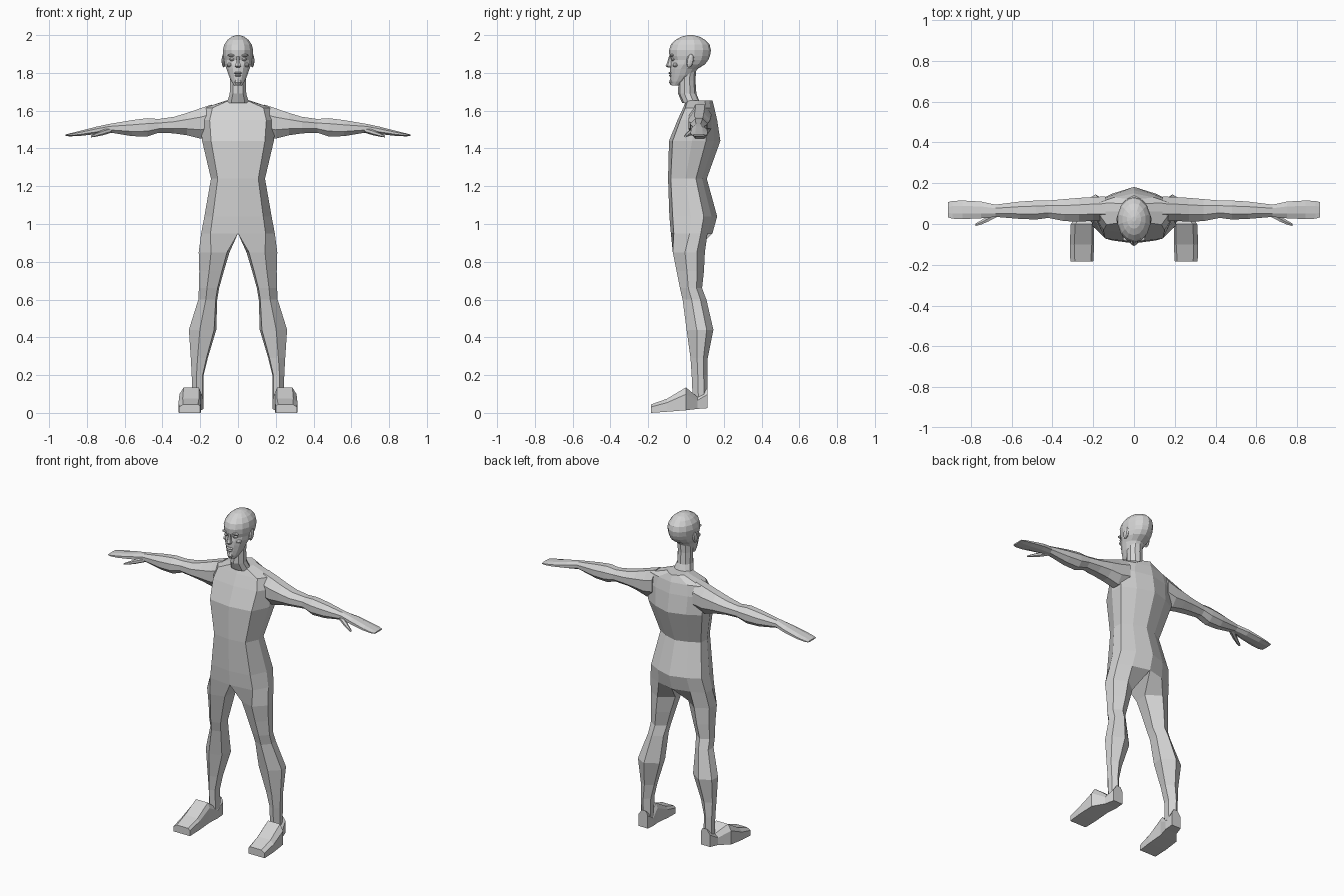
import bpy, bmesh, math
from mathutils import Vector

skin = bpy.data.materials.new("light_grey")
skin.diffuse_color = (0.65, 0.65, 0.65, 1)


def finish(name, bm, mirror=False):
    bmesh.ops.recalc_face_normals(bm, faces=bm.faces)
    me = bpy.data.meshes.new(name)
    bm.to_mesh(me)
    bm.free()
    me.materials.append(skin)
    ob = bpy.data.objects.new(name, me)
    bpy.context.collection.objects.link(ob)
    if mirror:
        mod = ob.modifiers.new("mirror", 'MIRROR')
        mod.merge_threshold = 0.0005
    return ob


def loft(name, rings, mirror=False, cap_start=True, cap_end=True):
    """Skin a list of point rings; faces lying on the x=0 plane are skipped when mirrored."""
    bm = bmesh.new()
    vs = [[bm.verts.new(p) for p in r] for r in rings]
    n = len(vs[0])
    for a, b in zip(vs, vs[1:]):
        for i in range(n):
            j = (i + 1) % n
            quad = (a[i], a[j], b[j], b[i])
            if mirror and all(abs(v.co.x) < 1e-5 for v in quad):
                continue
            bm.faces.new(quad)
    if cap_start:
        bm.faces.new(vs[0])
    if cap_end:
        bm.faces.new(vs[-1])
    return finish(name, bm, mirror)


def oval_z(z, hw, yf, yb, n=14, x=0):
    """Horizontal oval ring."""
    return [(x + hw * math.sin(2 * math.pi * i / n),
             (yf + yb) / 2 - (yb - yf) / 2 * math.cos(2 * math.pi * i / n), z) for i in range(n)]


def oval_x(x, z0, z1, y0, y1, n=8):
    """Oval ring facing along x, bevelled so its flats reach the given limits."""
    k = 1 / math.cos(math.pi / n)
    return [(x, (y0 + y1) / 2 + (y1 - y0) / 2 * k * math.cos(2 * math.pi * (i + .5) / n),
             (z0 + z1) / 2 + (z1 - z0) / 2 * k * math.sin(2 * math.pi * (i + .5) / n)) for i in range(n)]


# Torso and legs: half rings (height, inner x, outer x, front y, back y)
TORSO = [(0, 0), (.75, .07), (1, .45), (.97, .72), (.55, .88), (0, 1)]
LEG = [(.08, .14), (.6, 0), (1, .38), (.95, .75), (.5, 1), (0, .65)]
body = [(1.655, 0, .06, 0, .14), (1.615, 0, .18, -.015, .15), (1.55, 0, .2, -.045, .165),
        (1.44, 0, .19, -.09, .182), (1.24, 0, .143, -.095, .11), (1.04, 0, .178, -.088, .165),
        (.95, 0, .195, -.08, .14), (.85, .045, .208, -.07, .1), (.75, .075, .205, -.05, .095),
        (.66, .1, .207, -.032, .085), (.6, .11, .21, -.018, .108), (.44, .115, .26, .003, .145),
        (.29, .16, .25, .024, .115), (.2, .182, .245, .03, .115), (.06, .182, .242, .036, .115)]
rings = []
for z, xi, xo, yf, yb in body:
    shape = TORSO if xi == 0 else LEG
    rings.append([(xi + (xo - xi) * u, yf + (yb - yf) * v, z) for u, v in shape])
loft("torso_and_legs", rings, mirror=True)

# Feet: rings from heel to toe (y, inner x, outer x, bottom z, top z)
foot = [(.115, .182, .245, .025, .13), (.06, .182, .262, .021, .085), (0, .195, .31, .014, .135),
        (-.1, .195, .315, .006, .075), (-.185, .2, .312, 0, .045)]
loft("foot", [[(a, y, b), (c, y, b), (c, y, b + (t - b) * .7), (c - .022, y, t), (a + .012, y, t),
               (a, y, b + (t - b) * .75)] for y, a, c, b, t in foot], mirror=True)

# Arms with mitten hands: rings (x, bottom z, top z, front y, back y)
arm = [(.14, 1.46, 1.632, .015, .135), (.2, 1.452, 1.612, .015, .132), (.27, 1.47, 1.588, .012, .128),
       (.34, 1.48, 1.567, .014, .122), (.42, 1.483, 1.556, .03, .115), (.48, 1.463, 1.56, .022, .115),
       (.56, 1.465, 1.55, .025, .11), (.68, 1.485, 1.53, .035, .095), (.75, 1.476, 1.515, .028, .11),
       (.84, 1.466, 1.492, .024, .115), (.89, 1.464, 1.48, .026, .113), (.913, 1.466, 1.474, .033, .107)]
loft("arm", [oval_x(*r) for r in arm], mirror=True)
thumb = [(.67, 1.485, 1.51, .035, .07), (.715, 1.472, 1.497, .012, .04),
         (.75, 1.464, 1.482, -.003, .018), (.778, 1.459, 1.468, -.01, .002)]
loft("thumb", [oval_x(*r, n=6) for r in thumb], mirror=True)

# Neck
neck = [(1.64, .062, -.02, .075), (1.69, .046, -.042, .055), (1.76, .045, -.04, .05), (1.83, .047, -.04, .055)]
loft("neck", [oval_z(*r, n=10) for r in neck])

# Head from chin to crown
head = [(1.733, .022, -.076, -.035), (1.755, .036, -.082, .0), (1.785, .05, -.084, .04),
        (1.82, .062, -.084, .06), (1.845, .072, -.084, .1), (1.868, .076, -.08, .118),
        (1.89, .08, -.088, .127), (1.92, .082, -.09, .132), (1.95, .075, -.08, .125),
        (1.975, .057, -.055, .102), (1.992, .034, -.023, .07), (2.0, .01, .012, .036)]
loft("head", [oval_z(*r) for r in head])

# Nose, lips and chin
loft("nose", [oval_z(*r, n=6) for r in
              [(1.828, .012, -.096, -.07), (1.837, .019, -.108, -.07), (1.855, .011, -.1, -.07),
               (1.89, .007, -.09, -.07)]])
for name, z, w, y in (("lower_lip", 1.786, .018, -.091), ("upper_lip", 1.799, .022, -.094)):
    loft(name, [oval_z(z - .006, w * .6, y + .006, -.07, 8), oval_z(z, w, y, -.07, 8),
                oval_z(z + .006, w * .6, y + .005, -.07, 8)])
loft("chin", [oval_z(1.735, .014, -.082, -.05, 8), oval_z(1.75, .02, -.09, -.05, 8),
              oval_z(1.77, .014, -.084, -.05, 8)])


# Eyes, brows, cheekbones and ears as mirrored low-poly ellipsoids
def blob(name, loc, size, tilt=0.0):
    bm = bmesh.new()
    bmesh.ops.create_uvsphere(bm, u_segments=8, v_segments=6, radius=1)
    for v in bm.verts:
        x, y, z = (v.co[i] * size[i] for i in range(3))
        c, s = math.cos(tilt), math.sin(tilt)
        v.co = Vector((x, y * c - z * s, y * s + z * c)) + Vector(loc)
    finish(name, bm, mirror=True)


blob("eye", (.031, -.068, 1.872), (.015, .012, .009))
blob("brow", (.032, -.074, 1.893), (.024, .012, .007))
blob("cheekbone", (.042, -.052, 1.842), (.018, .02, .013))
blob("ear", (.076, .022, 1.865), (.011, .02, .037), -.2)
